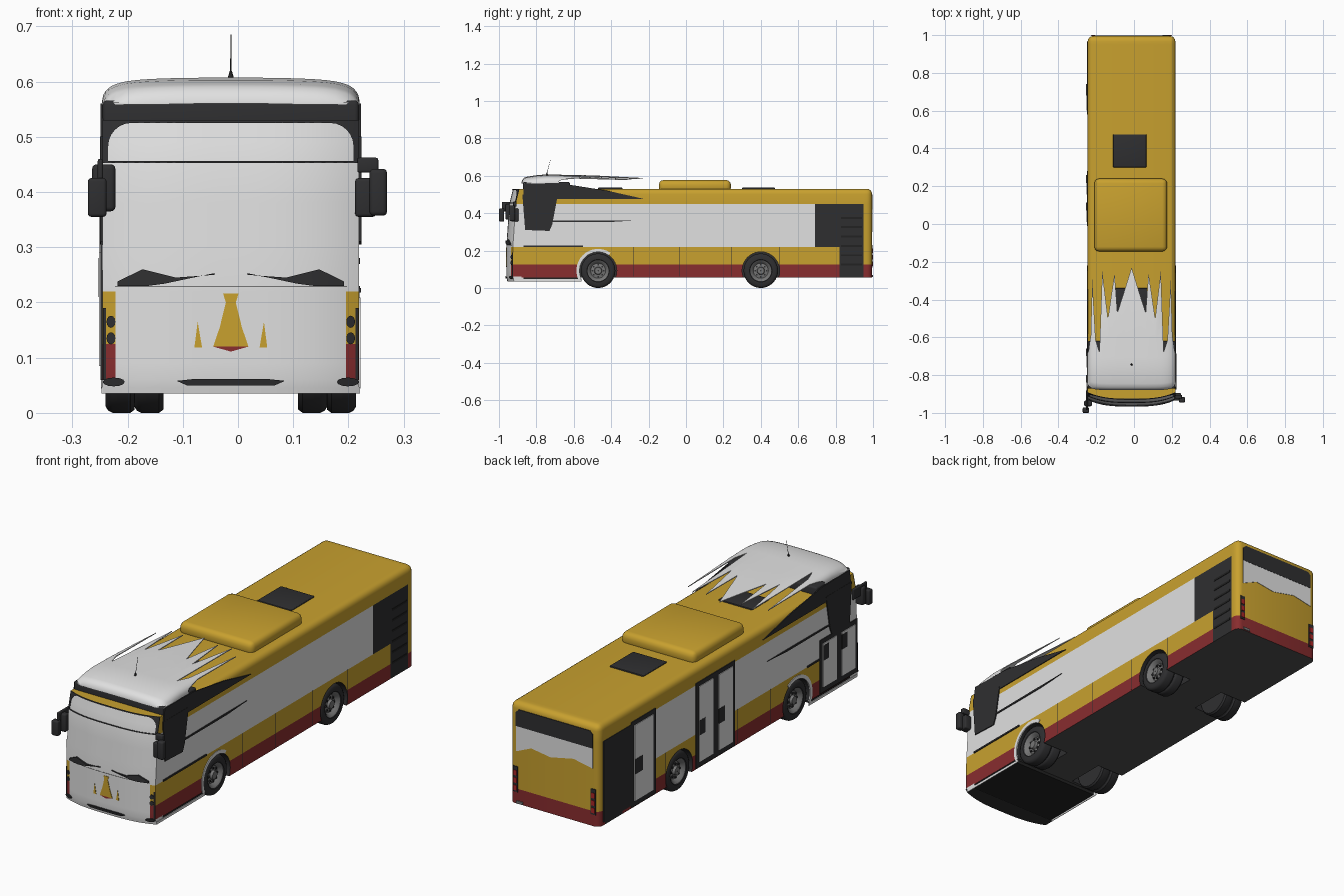
import bpy, bmesh, math
from mathutils import Vector

if "Cube" in bpy.data.objects:
    bpy.data.objects.remove(bpy.data.objects["Cube"])

C, H = -0.013, 0.232            # body centre line and half width
def mat(name, r, g, b):
    m = bpy.data.materials.new(name)
    m.diffuse_color = (r, g, b, 1)
    m.use_nodes = True
    m.node_tree.nodes["Principled BSDF"].inputs["Base Color"].default_value = m.diffuse_color
    return m
YEL = mat("yellow paint", 0.58, 0.355, 0.028)
RED = mat("dark red paint", 0.25, 0.026, 0.028)
WHT = mat("white panel", 0.75, 0.75, 0.75)
DRK = mat("dark trim", 0.028, 0.028, 0.03)
BLK = mat("black", 0.016, 0.016, 0.016)
RIM = mat("rim grey", 0.18, 0.18, 0.18)
LMP = mat("tail lamp red", 0.40, 0.02, 0.02)
UND = mat("underside grey", 0.08, 0.08, 0.08)
BODY = [YEL, RED, WHT, DRK, UND]

def smooth(ob):
    bpy.ops.object.select_all(action='DESELECT')
    ob.select_set(True)
    bpy.context.view_layer.objects.active = ob
    bpy.ops.object.shade_smooth_by_angle(angle=math.radians(35))

def mk(name, bm, mats, shade=True):
    bmesh.ops.recalc_face_normals(bm, faces=bm.faces)
    me = bpy.data.meshes.new(name)
    bm.to_mesh(me); bm.free()
    ob = bpy.data.objects.new(name, me)
    bpy.context.collection.objects.link(ob)
    for m in mats: me.materials.append(m)
    if shade: smooth(ob)
    return ob

def box_bm(x0, x1, y0, y1, z0, z1):
    bm = bmesh.new()
    for v in bmesh.ops.create_cube(bm, size=1)['verts']:
        v.co = ((x0+x1)/2 + v.co.x*(x1-x0), (y0+y1)/2 + v.co.y*(y1-y0), (z0+z1)/2 + v.co.z*(z1-z0))
    return bm

def box(name, dims, m, bevel=0):
    bm = box_bm(*dims)
    if bevel: bmesh.ops.bevel(bm, geom=bm.edges[:], offset=bevel, segments=3, profile=.5, affect='EDGES')
    return mk(name, bm, [m])

def cut(bm, axis, values):
    for val in values:
        no = Vector([float(i == axis) for i in range(3)])
        bmesh.ops.bisect_plane(bm, geom=bm.verts[:]+bm.edges[:]+bm.faces[:], plane_co=no*val, plane_no=no)

def new_verts(r): return [v for v in r['geom'] if isinstance(v, bmesh.types.BMVert)]

def lerp(t, pts):
    for (a, u), (b, v) in zip(pts, pts[1:]):
        if t <= b: return u + (v-u)*(max(t, a)-a)/(b-a)
    return pts[-1][1]

def front_y(x, z):
    base = lerp(z, [(.035, -.955), (.06, -.96), (.23, -.96), (.45, -.945), (.53, -.925)])
    return base + 0.035*min(1, abs(x-C)/H)**3

# thin plates laid on the front, back or a side
def front(u, v, d): return (u, front_y(u, v)-d, v)
def back(u, v, d): return (u, .995+d, v)
def right(u, v, d): return (C+H+d, u, v)
def left(u, v, d): return (C-H-d, u, v)
def plate(name, pts, place, m, t=.004):
    bm = bmesh.new()
    bm.faces.new([bm.verts.new((u, v, 0)) for u, v in pts])
    if place is front: cut(bm, 0, [C-H+.02*i for i in range(1, 24)])
    for v in new_verts(bmesh.ops.extrude_face_region(bm, geom=bm.faces[:])): v.co.z = t
    bmesh.ops.triangulate(bm, faces=bm.faces[:])
    for v in bm.verts: v.co = place(v.co.x, v.co.y, v.co.z-.001)
    return mk(name, bm, [m])
def rect(a, b, c, d): return [(a, c), (b, c), (b, d), (a, d)]
def oval(u, v, a, b): return [(u+a*math.cos(k*math.pi/6), v+b*math.sin(k*math.pi/6)) for k in range(12)]

# main body with painted bands
bm = box_bm(C-H, C+H, -.88, .995, .055, .53)
edges = [e for e in bm.edges if all(v.co.z > .5 for v in e.verts) and not all(v.co.y < 0 for v in e.verts)
         or all(v.co.y > .9 for v in e.verts) and abs(e.verts[0].co.x-e.verts[1].co.x) < .01]
bmesh.ops.bevel(bm, geom=edges, offset=.028, segments=4, profile=.5, affect='EDGES')
cut(bm, 2, [.125, .22, .45])
cut(bm, 1, [.69, .82, .95])
def paint(f):
    c, n = f.calc_center_median(), f.normal
    if n.z < -.7: return 4
    if abs(n.x) > .9:
        if .82 < c.y < .95 and c.z < .45 or .69 < c.y < .95 and .22 < c.z < .45: return 3
        if c.y < .69 and .22 < c.z < .45: return 2
    return 1 if c.z < .125 else 0
bm.normal_update()
for f in bm.faces: f.material_index = paint(f)
body = mk("body", bm, BODY, False)
# wheel wells
bm = bmesh.new()
for y in (-.47, .40):
    for s in (-1, 1):
        for v in bmesh.ops.create_cone(bm, cap_ends=True, segments=40, radius1=.1, radius2=.1, depth=.16)['verts']:
            v.co = (C+s*(H-.06)+v.co.z, y+v.co.x, .093+v.co.y)
for f in bm.faces: f.material_index = 3
wells = mk("wheel_well_cutter", bm, BODY, False)
wells.hide_render = True
mod = body.modifiers.new("wells", 'BOOLEAN')
mod.object, mod.operation, mod.solver = wells, 'DIFFERENCE', 'EXACT'
bpy.context.view_layer.objects.active = body
bpy.ops.object.modifier_apply(modifier=mod.name)
bpy.data.objects.remove(wells)
smooth(body)

# curved front mask
zs = [.035, .045, .06, .09, .125, .17, .22, .23, .3, .38, .45, .49, .53]
bm = bmesh.new()
g = [[bm.verts.new((C+H*(i/20-1), front_y(C+H*(i/20-1), z), z)) for i in range(41)] for z in zs]
for a, b in zip(g, g[1:]):
    for i in range(40): bm.faces.new((a[i], a[i+1], b[i+1], b[i]))
for v in new_verts(bmesh.ops.extrude_edge_only(bm, edges=[e for e in bm.edges if e.is_boundary])): v.co.y = -.87
bmesh.ops.recalc_face_normals(bm, faces=bm.faces)
for f in bm.faces:
    c, n = f.calc_center_median(), f.normal
    low = 2 if c.z < .06 else 1 if c.z < .125 else 0 if c.z < .22 else 2
    if abs(n.z) > .8: f.material_index = 0 if n.z > 0 else 3
    elif abs(n.x) > .9: f.material_index = 0 if c.z > .45 else low
    else: f.material_index = low if abs(c.x-C) > .208 else 2
mk("front_mask", bm, BODY)

# windscreen frame, wipers, grille and front stripes
arc = [(C+s*(.18+.042*math.cos(a)), .483+.042*math.sin(a)) for s, angs in ((1, range(0, 91, 15)), (-1, range(90, -1, -15))) for a in map(math.radians, angs)]
plate("windscreen_frame", [(C-H, .455), (C-H, .53), (C+H, .53), (C+H, .455), (C+.222, .455)] + arc + [(C-.222, .455)], front, DRK)
plate("windscreen_line", rect(C-H, C+H, .452, .456), front, DRK)
plate("mask_seam", rect(C-.21, C+.21, .228, .230), front, RIM, .002)
plate("centre_stripe", [(C-.032, .12), (C+.032, .12), (C+.02, .155), (C+.009, .2), (C+.014, .216), (C-.014, .216), (C-.009, .2), (C-.02, .155)], front, YEL, .003)
plate("centre_stripe_base", [(C-.032, .12), (C, .111), (C+.032, .12)], front, RED, .003)
plate("lower_grille", [(C-.098, .058), (C-.08, .05), (C+.08, .05), (C+.098, .058), (C+.07, .061), (C-.07, .061)], front, DRK, .008)

# white roof cap with jagged rear edge
half = [(0, -.23), (.04, -.36), (.075, -.47), (.09, -.26), (.125, -.5), (.155, -.25), (.17, -.68),
        (.19, -.62), (.208, -.3), (.216, -.6), (.222, -.64), (.227, -.68), (.231, -.695), (.233, -.695)]
crest = [(-.88, .564), (-.875, .578), (-.865, .59), (-.83, .6), (-.75, .607), (-.5, .602), (-.23, .588)]
def cap_z(x, y):
    q = min(1, abs(x)/.233)
    return max(.562, lerp(y, crest) - .01*q**3 - .032*(1-(1-q**12)**.5))
bm = bmesh.new()
g = []
for x, end in [(-a, b) for a, b in half[:0:-1]] + half:
    ys = [-.88, -.875, -.865, -.845, -.8, -.75, -.705] + [-.7 + (end+.7)*k/4 for k in range(1, 5)]
    g.append([bm.verts.new((C+x, y+.015*abs(x/H)**6, cap_z(x, y))) for y in ys])
for a, b in zip(g, g[1:]):
    for i in range(10): bm.faces.new((a[i], b[i], b[i+1], a[i+1]))
for v in new_verts(bmesh.ops.extrude_face_region(bm, geom=bm.faces[:])): v.co.z -= .004
mk("roof_cap", bm, [WHT])

# wheels: lathed profile of (radius, depth from outer face)
PROF = [(.001, .006), (.018, .006), (.021, .018), (.04, .022), (.05, .008), (.056, .004),
        (.06, .001), (.08, .001), (.088, .006), (.092, .014), (.092, .046), (.086, .054), (.001, .054)]
def wheel(name, x, y, s):
    bm = bmesh.new()
    def at(r, d, a): return Vector((x-s*d, y+r*math.cos(a), .092+r*math.sin(a)))
    g = [[bm.verts.new(at(r, d, k*math.pi/18)) for k in range(36)] for r, d in PROF]
    for i in range(len(PROF)-1):
        for k in range(36):
            f = bm.faces.new((g[i][k], g[i][(k+1) % 36], g[i+1][(k+1) % 36], g[i+1][k]))
            f.material_index = 1 if i < 5 else 0
    for k in range(8):                # wheel nuts
        for v in bmesh.ops.create_cube(bm, size=.008)['verts']: v.co += at(.031, .018, k*math.pi/4)
    mk(name, bm, [DRK, RIM])

# mirrored details
ring = [(r, math.radians(a)) for r, angs in ((.116, range(55, 206, 10)), (.099, range(205, 54, -10))) for a in angs]
for place, n, s in ((right, "right", 1), (left, "left", -1)):
    plate(n+"_wiper", [(C+s*a, b) for a, b in ((.03, .250), (.1, .245), (.16, .26), (.205, .238), (.205, .23), (.15, .23), (.12, .234), (.03, .253))], front, DRK, .008)
    plate(n+"_headlight_frame", rect(C+s*.226, C+s*.231, .06, .19), front, DRK)
    for z in (.135, .165): plate(n+"_headlight", oval(C+s*.217, z, .008, .011), front, DRK)
    plate(n+"_fog_light", oval(C+s*.212, .056, .02, .008), front, DRK, .008)
    plate(n+"_front_stripe", [(C+s*a, b) for a, b in ((.052, .118), (.066, .118), (.06, .165))], front, YEL, .003)
    plate(n+"_visor_wing", [(-.87, .50), (-.86, .56), (-.65, .556), (-.42, .52), (-.22, .475), (-.69, .475), (-.69, .5)], place, DRK, .005)
    plate(n+"_cab_window", [(-.875, .5), (-.86, .31), (-.73, .305), (-.715, .34), (-.685, .5)], place, DRK, .006)
    plate(n+"_mid_spike", [(-.72, .36), (-.72, .353), (-.4, .353), (-.25, .362), (-.45, .362)], place, DRK, .005)
    plate(n+"_low_spike", rect(-.87, -.55, .218, .226), place, DRK, .005)
    plate(n+"_skirt_lip", rect(-.92, -.56, .035, .047), place, WHT, .003)
    plate(n+"_wheel_arch", [(-.47+r*math.cos(a), .093+r*math.sin(a)) for r, a in ring], place, WHT)
    for y in (-.28, -.035, .24, .5): plate(n+"_panel_seam", rect(y, y+.003, .06, .22), place, DRK, .002)
    for k in range(6): plate(n+"_grille_slat", rect(.83, .94, .12+.05*k, .13+.05*k), place, BLK, .003)
    plate(n+"_tail_lamp", rect(C+s*.19, C+s*.215, .11, .23), back, DRK, .004)
    for z in (.13, .165, .2): plate(n+"_tail_lens", rect(C+s*.193, C+s*.212, z-.012, z+.012), back, LMP, .006)
    for part, y, inset in (("front", -.47, .004), ("front_inner", -.47, .056), ("rear", .4, .004), ("rear_inner", .4, .056)):
        wheel(n+"_"+part+"_wheel", C+s*(H-inset), y, s)

# doors on the left side
plate("rear_grille_left", rect(.76, .965, .07, .45), left, DRK, .004)
for n, a, b, k, top in (("rear", .58, .76, 1, .44), ("middle", -.01, .28, 2, .44), ("front", -.92, -.64, 2, .29)):
    plate(n+"_door_frame", rect(a, b, .06, top+.02), left, DRK, .005)
    w = (b-a)/k
    for i in range(k):
        plate(n+"_door_pane", rect(a+w*i+.02, a+w*(i+1)-.02, .085, top), left, WHT, .008)
        plate(n+"_door_handle", rect(a+w*(i+.5)+.01, a+w*(i+1)-.02, .21, .28), left, DRK, .009)

# rear window
plate("rear_window_band", [(C-.2, .42), (C+.2, .42), (C+.2, .485), (C+.185, .5), (C-.185, .5), (C-.2, .485)], back, DRK)
plate("rear_window", [(C-.2, .42), (C-.2, .325), (C-.1, .345), (C+.02, .32), (C+.12, .335), (C+.2, .30), (C+.2, .42)], back, WHT, .003)

# roof equipment, mirrors and small boxes
for name, dims, m, bev in (
        ("visor", (C-H, C+H, -.872, -.62, .5, .566), DRK, .008),
        ("front_underpan", (C-H+.004, C+H-.004, -.9, -.575, .04, .06), BLK, 0),
        ("exhaust", (.15, .185, .95, 1.0, .058, .07), RIM, 0),
        ("roof_unit", (-.21, .175, -.145, .24, .51, .577), YEL, .025),
        ("rear_roof_hatch", (-.11, .065, .30, .475, .525, .536), DRK, .003),
        ("front_roof_hatch", (-.105, .07, -.47, -.34, .525, .536), DRK, .003),
        ("left_mirror", (-.264, -.222, -.965, -.935, .365, .45), DRK, .008),
        ("left_outer_mirror", (-.272, -.238, -1.0, -.972, .355, .425), DRK, .006),
        ("left_mirror_arm", (-.254, -.244, -.985, -.88, .41, .46), DRK, .004),
        ("right_mirror", (.238, .27, -.945, -.915, .357, .442), DRK, .008),
        ("right_inner_mirror", (.212, .25, -.935, -.895, .355, .425), DRK, .006),
        ("right_mirror_arm", (.216, .254, -.925, -.905, .435, .462), DRK, .004)):
    box(name, dims, m, bev)

# antenna
bm = bmesh.new()
for r1, r2, d, z in ((.006, .002, .014, .612), (.0012, .0008, .075, .648)):
    for v in bmesh.ops.create_cone(bm, cap_ends=True, segments=8, radius1=r1, radius2=r2, depth=d)['verts']:
        v.co = (C+v.co.x, v.co.y-.745+.25*(v.co.z+z-.605), v.co.z+z)
mk("antenna", bm, [DRK])
